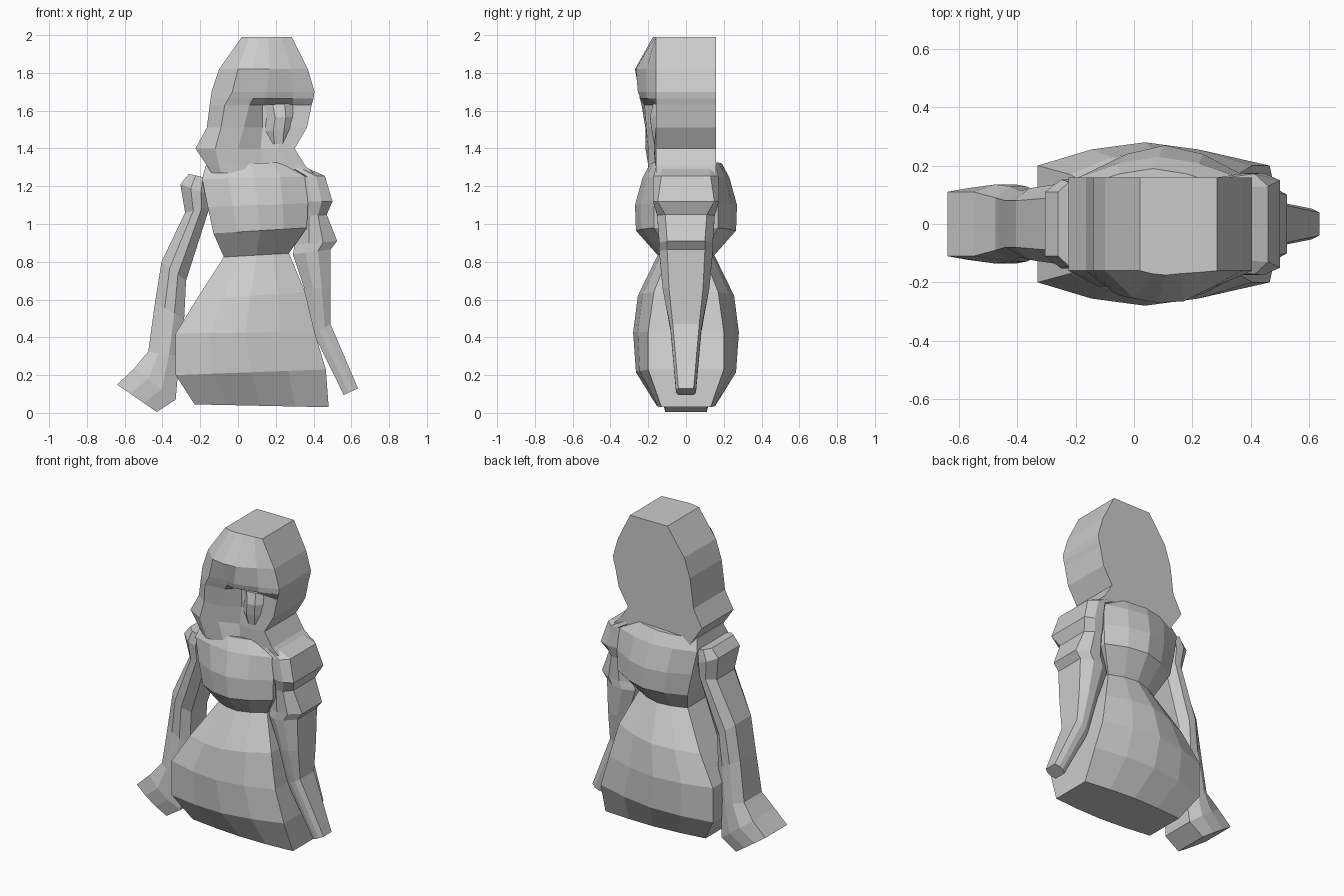
import bpy, bmesh


def loft(name, rings):
    """Skin a stack of equal-length closed rings and cap both ends."""
    bm = bmesh.new()
    vs = [[bm.verts.new(p) for p in r] for r in rings]
    n = len(vs[0])
    for a, b in zip(vs, vs[1:]):
        for i in range(n):
            j = (i + 1) % n
            bm.faces.new((a[i], a[j], b[j], b[i]))
    bm.faces.new(vs[0][::-1])
    bm.faces.new(vs[-1])
    bmesh.ops.recalc_face_normals(bm, faces=bm.faces)
    me = bpy.data.meshes.new(name)
    bm.to_mesh(me)
    bm.free()
    ob = bpy.data.objects.new(name, me)
    bpy.context.collection.objects.link(ob)
    return ob


def inflated(name, rows, seg):
    """Each row: left end x, z, right end x, z, depth at ends, depth in middle."""
    rings = []
    for x0, z0, x1, z1, e, m in rows:
        front = []
        for i in range(seg + 1):
            t = i / seg
            d = e + (m - e) * (1 - abs(2 * t - 1) ** 1.7)
            front.append((x0 + (x1 - x0) * t, -d, z0 + (z1 - z0) * t))
        rings.append(front + [(x, -y, z) for x, y, z in reversed(front)])
    return loft(name, rings)


# Dress skirt, waist and bodice
inflated("dress", [
    (-.23, .045, .48, .03, .13, .155),
    (-.33, .20, .465, .23, .20, .265),
    (-.33, .42, .405, .43, .20, .28),
    (-.22, .60, .355, .64, .17, .255),
    (-.075, .825, .27, .845, .09, .15),
    (-.13, .95, .365, .98, .17, .265),
    (-.16, 1.09, .37, 1.11, .17, .27),
    (-.19, 1.24, .36, 1.25, .16, .23),
    (-.17, 1.31, .30, 1.33, .13, .19)], 4)

# Arm with wide hand
inflated("left_arm", [
    (-.64, .15, -.43, .005, .11, .125),
    (-.55, .235, -.33, .07, .11, .14),
    (-.475, .325, -.31, .30, .09, .135),
    (-.44, .58, -.285, .50, .08, .12),
    (-.405, .80, -.275, .70, .08, .13),
    (-.28, 1.06, -.15, 1.09, .09, .15),
    (-.305, 1.21, -.14, 1.15, .11, .16),
    (-.26, 1.265, -.15, 1.24, .11, .15)], 3)

# Arm with puffed sleeve and narrow hand
inflated("right_arm", [
    (.56, .095, .635, .13, .04, .055),
    (.40, .42, .49, .47, .07, .085),
    (.35, .66, .49, .66, .09, .13),
    (.29, .84, .49, .865, .10, .15),
    (.30, .89, .525, .91, .10, .15),
    (.33, 1.04, .47, 1.05, .11, .16),
    (.33, 1.12, .50, 1.12, .15, .18),
    (.32, 1.25, .46, 1.255, .13, .18),
    (.22, 1.32, .31, 1.32, .12, .16)], 3)

# Hair block: flat back and sides, relief front with a recess for the face
hair = [
    (1.27, -.14, (-.09, -.195), (.04, -.20), (.13, -.17), (.25, -.16), .40),
    (1.31, -.165, (-.10, -.20), (.03, -.20), (.13, -.165), (.25, -.16), .355),
    (1.40, -.225, (-.12, -.215), (.0, -.20), (.12, -.155), (.21, -.17), .30),
    (1.51, -.165, (-.09, -.215), (.03, -.21), (.13, -.15), (.25, -.16), .365),
    (1.63, -.15, (-.07, -.235), (.06, -.22), (.13, -.15), (.29, -.155), .39),
    (1.665, -.145, (-.05, -.245), (.08, -.225), (.14, -.24), (.29, -.205), .40),
    (1.70, -.14, (-.03, -.25), (.08, -.235), (.15, -.255), (.29, -.21), .405),
    (1.82, -.10, (.0, -.255), (.08, -.27), (.17, -.265), (.28, -.21), .37),
    (1.99, .02, (.06, -.17), (.11, -.175), (.16, -.17), (.23, -.165), .285)]
loft("hair", [[(x, y, z) for x, y in
               [(xl, .16), (xl, -.16), *pts, (xr, -.16), (xr, .16)]]
              for z, xl, *pts, xr in hair])

# Face and chin set into the recess
inflated("face", [
    (.15, 1.42, .28, 1.43, .13, .175),
    (.13, 1.49, .30, 1.50, .14, .19),
    (.14, 1.56, .31, 1.57, .14, .20),
    (.12, 1.63, .31, 1.64, .14, .18)], 3).scale.y = 1.0
for v in bpy.data.objects["face"].data.vertices:
    v.co.y = min(v.co.y, 0)
